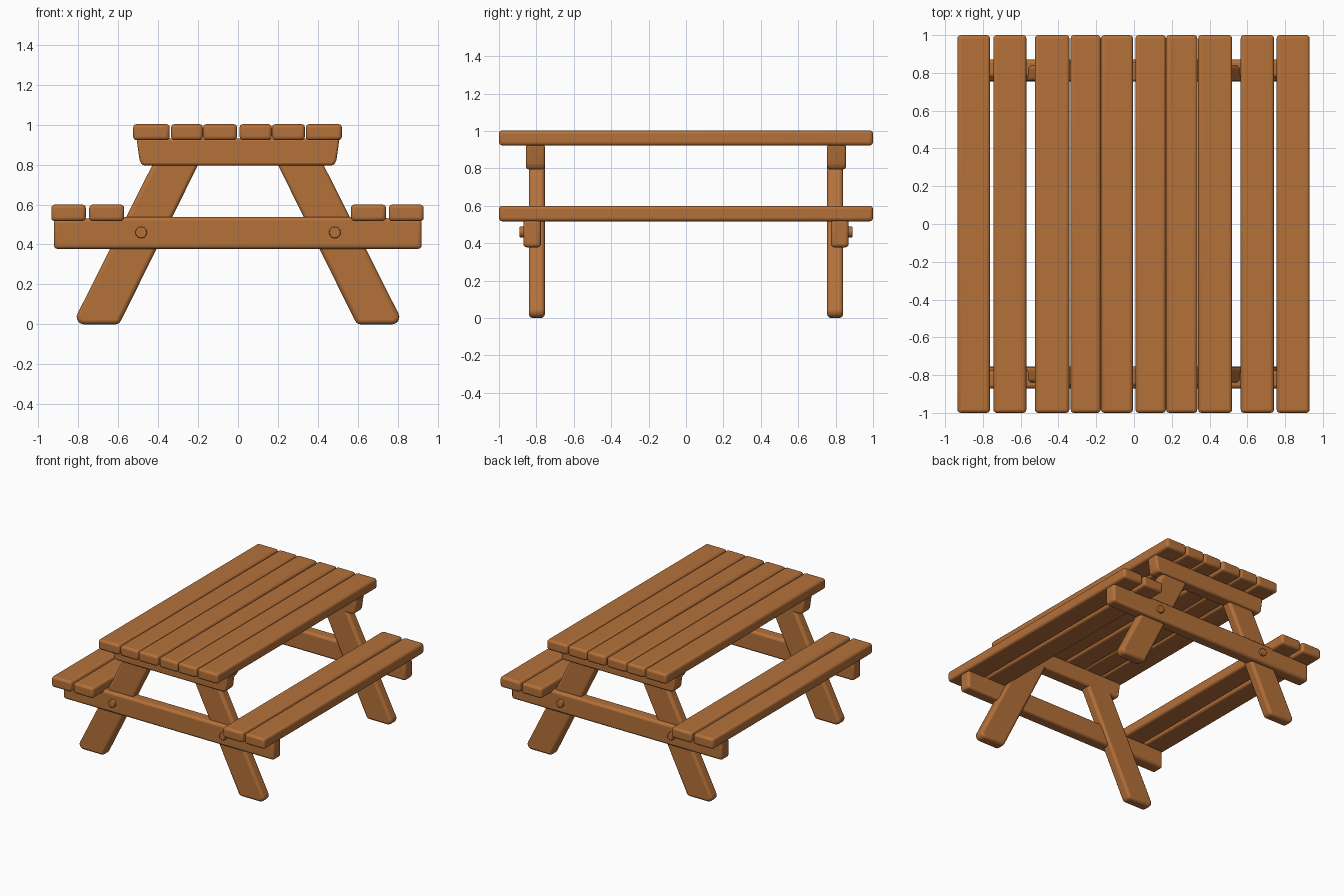
import bpy, bmesh, math

if "Cube" in bpy.data.objects:
    bpy.data.objects.remove(bpy.data.objects["Cube"])

wood = bpy.data.materials.new("warm brown wood")
wood.diffuse_color = (0.46, 0.165, 0.042, 1)
wood.use_nodes = True
wood.node_tree.nodes["Principled BSDF"].inputs["Base Color"].default_value = wood.diffuse_color


def finish(ob, width, segments=3):
    # rounded edges with smooth shading
    ob.data.materials.append(wood)
    if width:
        m = ob.modifiers.new("rounded edges", 'BEVEL')
        m.width = width
        m.segments = segments
        m.limit_method = 'ANGLE'
        m.angle_limit = math.radians(25)
    bpy.ops.object.select_all(action='DESELECT')
    ob.select_set(True)
    bpy.context.view_layer.objects.active = ob
    bpy.ops.object.shade_smooth_by_angle(angle=math.radians(40))


def prism(name, profile, y0, y1, width):
    # extrude an x-z outline along y
    bm = bmesh.new()
    face = bm.faces.new([bm.verts.new((x, y0, z)) for x, z in profile])
    ext = bmesh.ops.extrude_face_region(bm, geom=[face])
    verts = [g for g in ext["geom"] if isinstance(g, bmesh.types.BMVert)]
    bmesh.ops.translate(bm, verts=verts, vec=(0, y1 - y0, 0))
    bmesh.ops.recalc_face_normals(bm, faces=bm.faces)
    me = bpy.data.meshes.new(name)
    bm.to_mesh(me)
    bm.free()
    ob = bpy.data.objects.new(name, me)
    bpy.context.collection.objects.link(ob)
    finish(ob, width)


def plank(name, x0, x1, z0, z1):
    prism(name, [(x0, z0), (x1, z0), (x1, z1), (x0, z1)], -1, 1, 0.018)


# table top planks
for x0, x1 in [(-0.525, -0.342), (-0.335, -0.176), (-0.175, -0.005),
               (0.008, 0.169), (0.17, 0.335), (0.34, 0.52)]:
    plank("top_plank", x0, x1, 0.922, 1.003)

# bench planks
for x0, x1 in [(-0.935, -0.762), (-0.745, -0.57), (0.565, 0.741), (0.755, 0.93)]:
    plank("bench_plank", x0, x1, 0.517, 0.6)

for s in (-1, 1):
    # beam under the table top
    prism("top_beam", [(-0.475, 0.795), (0.475, 0.795), (0.492, 0.815),
                       (0.508, 0.93), (-0.508, 0.93), (-0.492, 0.815)],
          s * 0.755, s * 0.855, 0.018)
    # long beam carrying both benches
    prism("bench_beam", [(-0.922, 0.378), (0.92, 0.378), (0.92, 0.525), (0.56, 0.538),
                         (-0.56, 0.538), (-0.922, 0.525)],
          s * 0.775, s * 0.87, 0.018)
    for side in (-1, 1):
        # slanted legs
        leg = [(-0.595, 0), (-0.79, 0), (-0.813, 0.035), (-0.362, 0.93), (-0.135, 0.93)]
        prism("leg", [(-side * x, z) for x, z in leg], s * 0.755, s * 0.84, 0.02)
        # bolts through beam and leg
        bpy.ops.mesh.primitive_cylinder_add(
            vertices=20, radius=0.029, depth=0.06,
            location=(side * 0.485, s * 0.86, 0.46), rotation=(math.pi / 2, 0, 0))
        bolt = bpy.context.object
        bolt.name = "bolt"
        finish(bolt, 0.005, 2)
